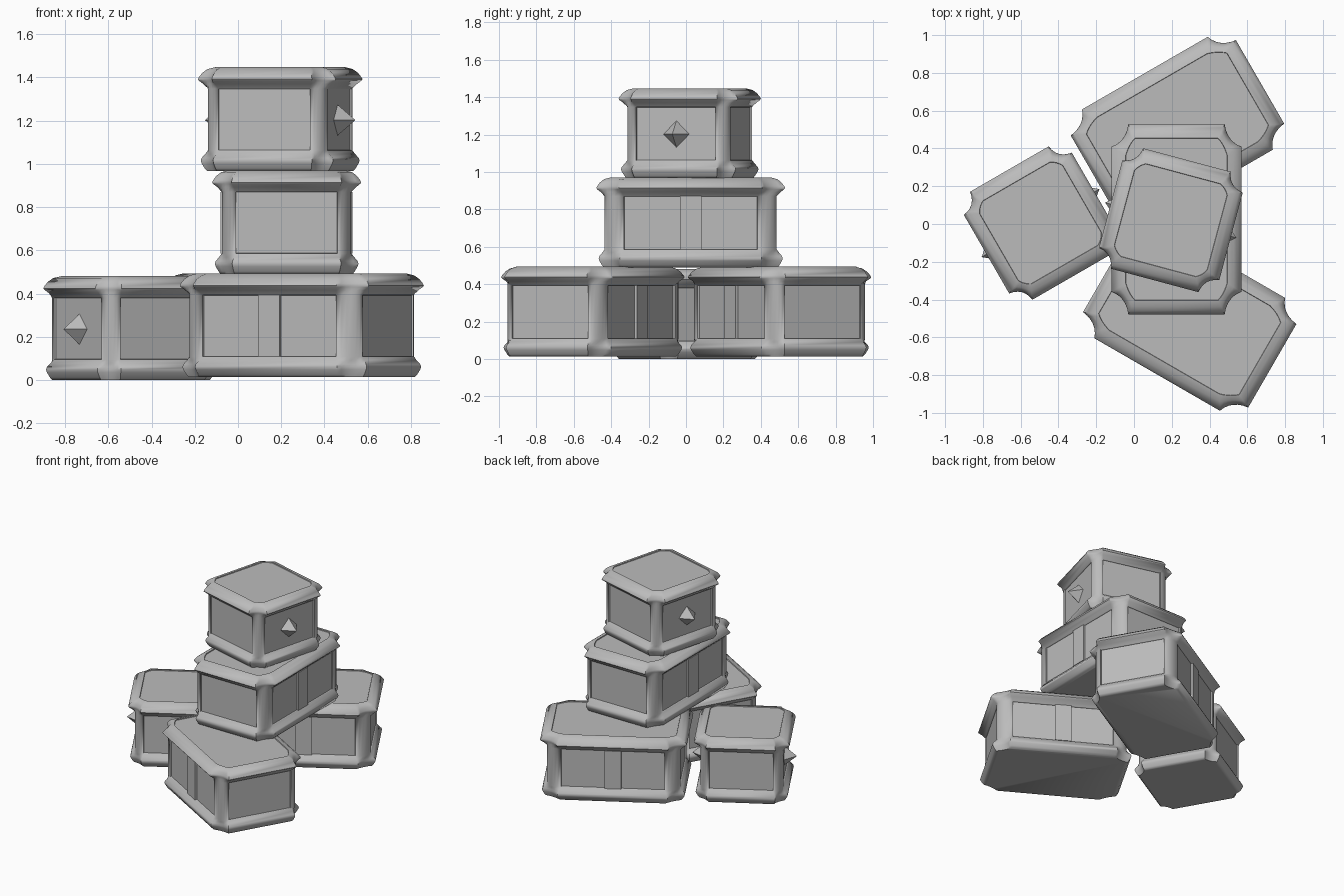
import bpy, bmesh, math
from mathutils import Matrix

if "Cube" in bpy.data.objects:
    bpy.data.objects.remove(bpy.data.objects["Cube"])

grey = bpy.data.materials.new("stone_grey")
grey.diffuse_color = (0.5, 0.5, 0.5, 1)
grey.use_nodes = True
grey.node_tree.nodes["Principled BSDF"].inputs["Base Color"].default_value = grey.diffuse_color

# Crate section: height, inset of the sides, start of the corner, corner pull point
LEVELS = [
    (0.000, 0.040, 0.105, 0.085),
    (0.012, 0.030, 0.100, 0.085),
    (0.035, 0.017, 0.095, 0.082),
    (0.048, 0.013, 0.093, 0.080),
    (0.060, 0.017, 0.095, 0.080),
    (0.078, 0.032, 0.102, 0.065),
    (0.095, 0.045, 0.110, 0.050),
    (0.380, 0.045, 0.110, 0.050),
    (0.402, 0.024, 0.100, 0.065),
    (0.417, 0.005, 0.092, 0.079),
    (0.424, 0.000, 0.090, 0.079),
    (0.434, 0.005, 0.092, 0.079),
    (0.454, 0.020, 0.098, 0.080),
    (0.471, 0.042, 0.108, 0.083),
    (0.480, 0.075, 0.125, 0.092),
]
WALL = 6          # index of the level where the flat wall begins
STEPS = 6         # segments around each corner


def outline(a, b, d, c, pull, stretch):
    """Rounded or notched rectangle, counter-clockwise."""
    pts = []
    for sx, sy in ((1, 1), (-1, 1), (-1, -1), (1, -1)):
        p0, p1, p2 = (a - d, b - c * stretch), (a - pull, b - pull * (1 + (stretch - 1) * 0.5)), (a - c, b - d)
        arc = []
        for i in range(STEPS + 1):
            t = i / STEPS
            x, y = [(1 - t) ** 2 * p0[k] + 2 * t * (1 - t) * p1[k] + t * t * p2[k] for k in (0, 1)]
            arc.append((sx * x, sy * y))
        pts += arc if sx * sy > 0 else arc[::-1]
    return pts


def add_box(bm, size, loc):
    m = Matrix.Translation(loc) @ Matrix.Diagonal((*size, 1))
    bmesh.ops.create_cube(bm, size=1, matrix=m)


def add_diamond(bm, side, x0, x1, z):
    """Four-sided stud pointing out along local x."""
    m = (Matrix.Translation((side * (x0 + x1) / 2, 0, z))
         @ Matrix.Rotation(side * math.pi / 2, 4, 'Y'))
    bmesh.ops.create_cone(bm, cap_ends=True, segments=4, radius1=0.072,
                          radius2=0.0, depth=x1 - x0, matrix=m)


def finish(bm, name, loc, angle):
    bmesh.ops.recalc_face_normals(bm, faces=bm.faces)
    me = bpy.data.meshes.new(name)
    bm.to_mesh(me)
    bm.free()
    me.materials.append(grey)
    ob = bpy.data.objects.new(name, me)
    bpy.context.collection.objects.link(ob)
    ob.location = loc
    ob.rotation_euler.z = math.radians(angle)
    bpy.ops.object.select_all(action='DESELECT')
    ob.select_set(True)
    bpy.context.view_layer.objects.active = ob
    bpy.ops.object.shade_smooth_by_angle(angle=math.radians(52))
    return ob


def crate(name, loc, angle, a, b, long):
    # Body with rails and corner posts
    bm = bmesh.new()
    stretch = 1.35 if long else 1.0
    rings = [[bm.verts.new((x, y, z)) for x, y in outline(a, b, d, c, p, stretch)]
             for z, d, c, p in LEVELS]
    n = len(rings[0])
    panels = []
    for k in range(len(rings) - 1):
        for i in range(n):
            j = (i + 1) % n
            f = bm.faces.new((rings[k][i], rings[k][j], rings[k + 1][j], rings[k + 1][i]))
            if k == WALL and i % (STEPS + 1) == STEPS:
                panels.append(f)
    bm.faces.new(rings[0][::-1])
    lid = bm.faces.new(rings[-1])
    bm.normal_update()
    # Recessed side panels and lid
    bmesh.ops.inset_individual(bm, faces=panels, thickness=0.002, depth=-0.010)
    bmesh.ops.inset_individual(bm, faces=[lid], thickness=0.002, depth=-0.006)
    finish(bm, name, loc, angle)

    # Upright strips on long crates, pointed studs on square ones
    bm = bmesh.new()
    for s in (-1, 1):
        if long:
            add_box(bm, (0.04, 0.115, 0.285), (s * (a - 0.06), 0, 0.2375))
        else:
            add_diamond(bm, s, a - 0.056, a + 0.03, 0.235)
    finish(bm, name + ("_strips" if long else "_studs"), loc, angle)


LONG = (0.345, 0.505, True)
SQUARE = (0.33, 0.33, False)

crate("front_long_crate", (0.295, -0.498, 0.013), 60, *LONG)
crate("back_long_crate", (0.23, 0.50, 0.013), -60, *LONG)
crate("left_square_crate", (-0.495, 0.005, 0.0), 30, *SQUARE)
crate("middle_long_crate", (0.225, 0.025, 0.49), 0, *LONG)
crate("top_square_crate", (0.195, 0.02, 0.967), -15, *SQUARE)
